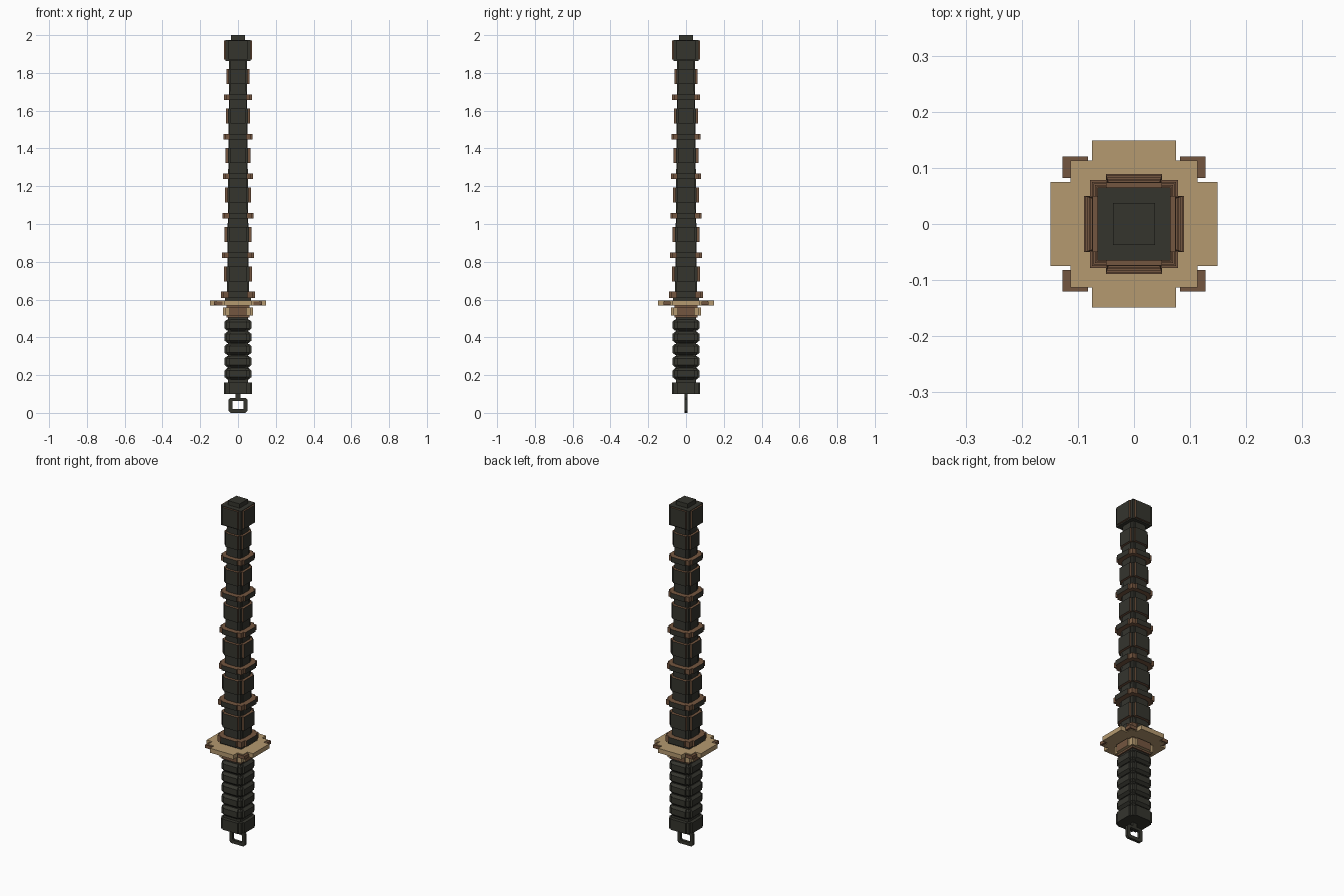
import bpy, bmesh

if "Cube" in bpy.data.objects:
    bpy.data.objects.remove(bpy.data.objects["Cube"])

def material(name, rgb):
    m = bpy.data.materials.new(name)
    m.diffuse_color = (*rgb, 1)
    m.use_nodes = True
    m.node_tree.nodes["Principled BSDF"].inputs["Base Color"].default_value = m.diffuse_color
    return m

MATS = [material("charcoal", (0.035, 0.035, 0.027)),
        material("brown", (0.175, 0.092, 0.05)),
        material("tan", (0.46, 0.32, 0.16))]
DARK, BROWN, TAN = 0, 1, 2

def finish(name, bm):
    bmesh.ops.recalc_face_normals(bm, faces=bm.faces)
    me = bpy.data.meshes.new(name)
    bm.to_mesh(me)
    bm.free()
    for m in MATS:
        me.materials.append(m)
    ob = bpy.data.objects.new(name, me)
    bpy.context.collection.objects.link(ob)
    return ob

def outline(core, reach, w):
    """Square with a raised panel on each side, five points per side."""
    pts = []
    side = [(core, -w), (reach, -w), (reach, w), (core, w), (core, core)]
    for c, s in ((1, 0), (0, 1), (-1, 0), (0, -1)):
        pts += [(x * c - y * s, x * s + y * c) for x, y in side]
    return pts

def panelled(name, levels, outer, edge, core_col, end):
    """Loft of panelled squares; levels are (z, core, reach, panel half width)."""
    bm = bmesh.new()
    rings = [[bm.verts.new((x, y, z)) for x, y in outline(c, r, w)] for z, c, r, w in levels]
    for a, b in zip(rings, rings[1:]):
        for i in range(20):
            j = (i + 1) % 20
            f = bm.faces.new((a[i], a[j], b[j], b[i]))
            f.material_index = (edge, outer, edge, core_col, core_col)[i % 5]
    for r in (rings[0], rings[-1]):
        bm.faces.new(r).material_index = end
    return finish(name, bm)

def add_box(bm, x0, x1, y0, y1, z0, z1, col):
    v = bmesh.ops.create_cube(bm, size=1)["verts"]
    for p in v:
        p.co = (x0 if p.co.x < 0 else x1, y0 if p.co.y < 0 else y1, z0 if p.co.z < 0 else z1)
    for f in {f for p in v for f in p.link_faces}:
        f.material_index = col

def box(name, hx, hy, z0, z1, col):
    bm = bmesh.new()
    add_box(bm, -hx, hx, -hy, hy, z0, z1, col)
    return finish(name, bm)

# Tapered shaft
panelled("shaft", [(0.6, 0.053, 0.058, 0.036), (1.9, 0.042, 0.046, 0.028)],
         DARK, DARK, DARK, DARK)

# Repeating shaft sleeves and rings
for i in range(6):
    t = i / 5
    z = 0.735 + 0.209 * i
    c, r = 0.060 - 0.010 * t, 0.073 - 0.013 * t
    panelled(f"sleeve_{i + 1}", [(z - 0.04, c, r, 0.047 - 0.008 * t),
                                 (z + 0.04, c, r, 0.047 - 0.008 * t)],
             DARK, BROWN, DARK, BROWN)
    if i < 5:
        z = 0.835 + 0.209 * i
        c, r, w = 0.075 - 0.0027 * i, 0.086 - 0.0028 * i, 0.049 - 0.001 * i
        panelled(f"ring_{i + 1}", [(z - 0.015, c, r, w), (z + 0.015, c, r, w)],
                 DARK, BROWN, BROWN, BROWN)

# Tip cap
panelled("cap_panels", [(1.87, 0.06, 0.074, 0.05), (1.972, 0.06, 0.074, 0.05)],
         DARK, BROWN, DARK, BROWN)
box("cap_core", 0.065, 0.065, 1.863, 1.975, DARK)
box("cap_tip", 0.037, 0.037, 1.97, 2.0, DARK)

# Collar above the guard
panelled("upper_collar", [(0.608, 0.078, 0.089, 0.05), (0.642, 0.078, 0.089, 0.05)],
         DARK, BROWN, BROWN, BROWN)
box("guard_spacer", 0.068, 0.068, 0.59, 0.61, DARK)

# Guard plate and its corner pieces
panelled("guard", [(0.568, 0.113, 0.149, 0.075), (0.594, 0.113, 0.149, 0.075)],
         TAN, TAN, TAN, TAN)
bm = bmesh.new()
for sx in (-1, 1):
    for sy in (-1, 1):
        x, y = sorted((sx * 0.082, sx * 0.127)), sorted((sy * 0.082, sy * 0.12))
        add_box(bm, *x, *y, 0.571, 0.59, BROWN)
finish("guard_corners", bm)

# Collar below the guard
panelled("lower_collar", [(0.515, 0.07, 0.08, 0.045), (0.558, 0.07, 0.08, 0.045)],
         BROWN, TAN, TAN, TAN)
box("collar_neck", 0.062, 0.062, 0.505, 0.57, BROWN)

# Grip with bevelled ribs
box("grip_core", 0.054, 0.054, 0.14, 0.51, DARK)
for i in range(5):
    z = 0.207 + 0.0645 * i
    lo, hi = (0.052, 0.057, 0.04), (0.062, 0.072, 0.045)
    panelled(f"grip_rib_{i + 1}", [(z - 0.03, *lo), (z - 0.017, *hi),
                                   (z + 0.017, *hi), (z + 0.03, *lo)],
             DARK, DARK, DARK, DARK)

# Pommel
panelled("pommel", [(0.1, 0.065, 0.074, 0.048), (0.162, 0.065, 0.074, 0.048)],
         DARK, DARK, DARK, DARK)

# Lanyard loop with clipped corners
box("loop_stem", 0.014, 0.008, 0.075, 0.102, DARK)
bm = bmesh.new()
def loop_points(hx, z0, z1, cut):
    return [(hx, z0 + cut), (hx, z1 - cut), (hx - cut, z1), (cut - hx, z1),
            (-hx, z1 - cut), (-hx, z0 + cut), (cut - hx, z0), (hx - cut, z0)]
shells = [[[bm.verts.new((x, y, z)) for x, z in pts] for y in (-0.008, 0.008)]
          for pts in (loop_points(0.05, 0.0, 0.08, 0.01), loop_points(0.03, 0.02, 0.064, 0.004))]
(of, ob_), (nf, nb) = shells
for i in range(8):
    j = (i + 1) % 8
    for a, b in ((of, ob_), (ob_, nb), (nb, nf), (nf, of)):
        bm.faces.new((a[i], a[j], b[j], b[i]))
finish("lanyard_loop", bm)
